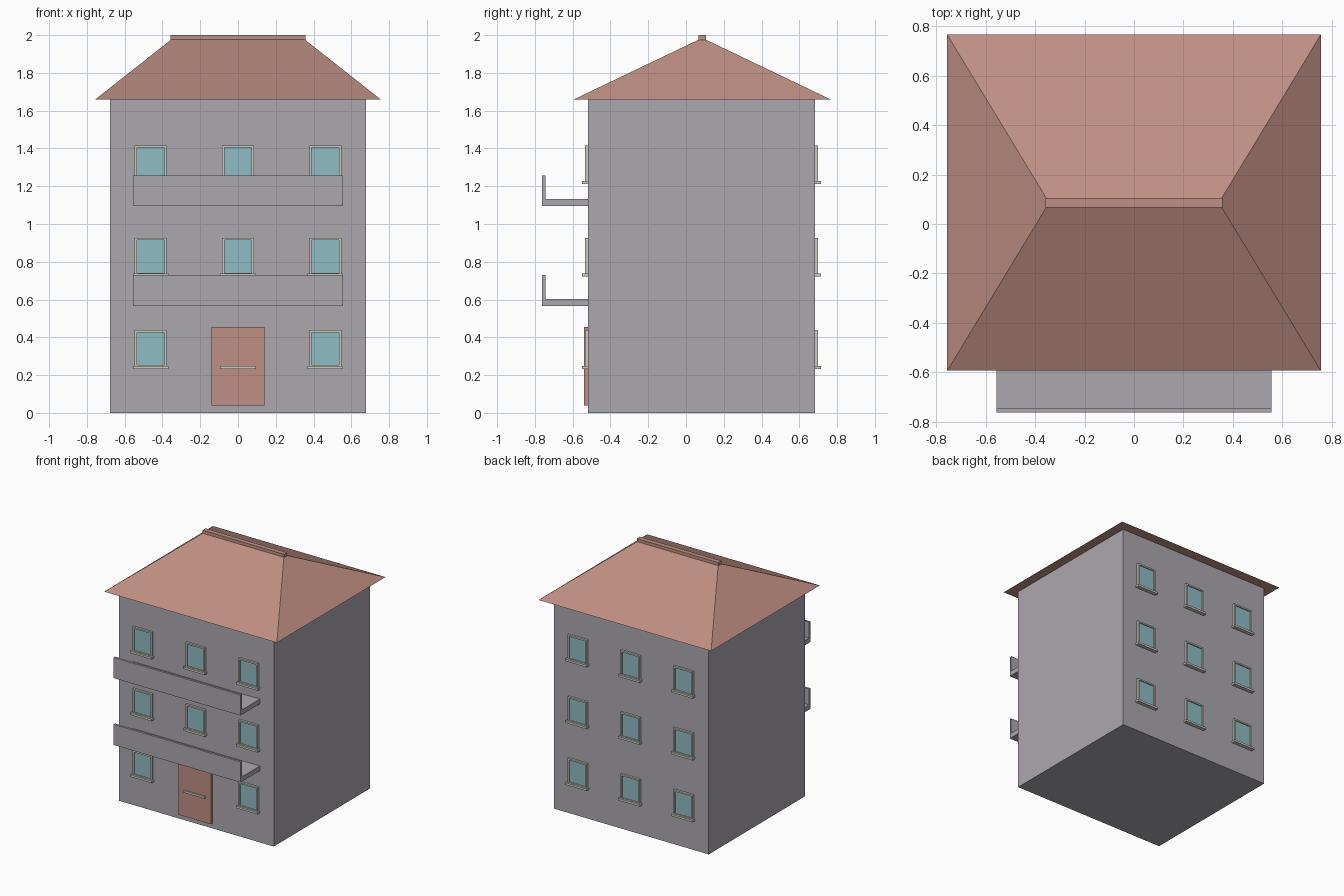
import bpy, bmesh
from mathutils import Vector

if "Cube" in bpy.data.objects:
    bpy.data.objects.remove(bpy.data.objects["Cube"])


def material(name, r, g, b):
    lin = [((c / 255 + 0.055) / 1.055) ** 2.4 for c in (r, g, b)]
    m = bpy.data.materials.new(name)
    m.diffuse_color = (*lin, 1)
    m.use_nodes = True
    m.node_tree.nodes["Principled BSDF"].inputs["Base Color"].default_value = m.diffuse_color
    return m


WALL = material("grey plaster", 172, 168, 175)
TILE = material("terracotta", 191, 143, 131)
TRIM = material("pale trim", 206, 204, 193)
GLASS = material("teal glass", 143, 188, 195)


def make(name, bm, *mats):
    bmesh.ops.recalc_face_normals(bm, faces=bm.faces)
    me = bpy.data.meshes.new(name)
    bm.to_mesh(me)
    bm.free()
    for m in mats:
        me.materials.append(m)
    ob = bpy.data.objects.new(name, me)
    bpy.context.collection.objects.link(ob)
    return ob


def add_box(bm, lo, hi):
    vs = bmesh.ops.create_cube(bm, size=1)["verts"]
    for v in vs:
        v.co = Vector([l + (c + 0.5) * (h - l) for c, l, h in zip(v.co, lo, hi)])
    return vs


def box(name, lo, hi, mat):
    bm = bmesh.new()
    add_box(bm, lo, hi)
    return make(name, bm, mat)


FRONT, BACK = -0.52, 0.683

# Main block
box("walls", (-0.677, FRONT, 0), (0.677, BACK, 1.665), WALL)

# Hipped roof: a box whose top is pinched into a ridge
bm = bmesh.new()
RIDGE_Y = 0.086
for v in add_box(bm, (-0.755, -0.593, 1.66), (0.755, 0.765, 1.985)):
    if v.co.z > 1.8:
        v.co.x = 0.343 if v.co.x > 0 else -0.343
        v.co.y = RIDGE_Y
bmesh.ops.remove_doubles(bm, verts=bm.verts, dist=1e-4)
make("roof", bm, TILE)
box("ridge_cap", (-0.357, RIDGE_Y - 0.019, 1.975), (0.357, RIDGE_Y + 0.019, 2.0), TILE)

# Front door
box("door", (-0.141, FRONT - 0.02, 0.04), (0.141, FRONT + 0.01, 0.455), TILE)

# Balconies: L-shaped section, open at both ends
for name, z in (("lower_balcony", 0.566), ("upper_balcony", 1.095)):
    bm = bmesh.new()
    prof = [(FRONT, 0), (-0.762, 0), (-0.762, 0.163), (-0.745, 0.163),
            (-0.745, 0.038), (FRONT, 0.038)]
    f = bm.faces.new([bm.verts.new((-0.555, y, z + h)) for y, h in prof])
    ext = bmesh.ops.extrude_face_region(bm, geom=[f])["geom"]
    bmesh.ops.translate(bm, vec=(1.11, 0, 0),
                        verts=[g for g in ext if isinstance(g, bmesh.types.BMVert)])
    make(name, bm, WALL)


# Windows: frame box with an inset, recessed pane, plus a projecting sill
def window(name, x, z, wall_y, side):
    bm = bmesh.new()
    ys = sorted((wall_y - side * 0.005, wall_y + side * 0.016))
    add_box(bm, (x - 0.084, ys[0], z), (x + 0.084, ys[1], z + 0.197))
    bm.normal_update()
    pane = next(f for f in bm.faces if f.normal.y * side > 0.9)
    bmesh.ops.inset_region(bm, faces=[pane], thickness=0.016)
    bmesh.ops.inset_region(bm, faces=[pane], thickness=0.0001)
    for v in pane.verts:
        v.co.y -= side * 0.009
    pane.material_index = 1
    make(name, bm, TRIM, GLASS)
    ys = sorted((wall_y - side * 0.005, wall_y + side * 0.031))
    box(name + "_sill", (x - 0.094, ys[0], z - 0.008), (x + 0.094, ys[1], z + 0.008), TRIM)


for label, wall_y, side in (("front", FRONT, -1), ("back", BACK, 1)):
    for floor in range(3):
        for col in range(3):
            window(f"{label}_window_{floor + 1}_{col + 1}",
                   (col - 1) * 0.463, 0.241 + floor * 0.489, wall_y, side)
